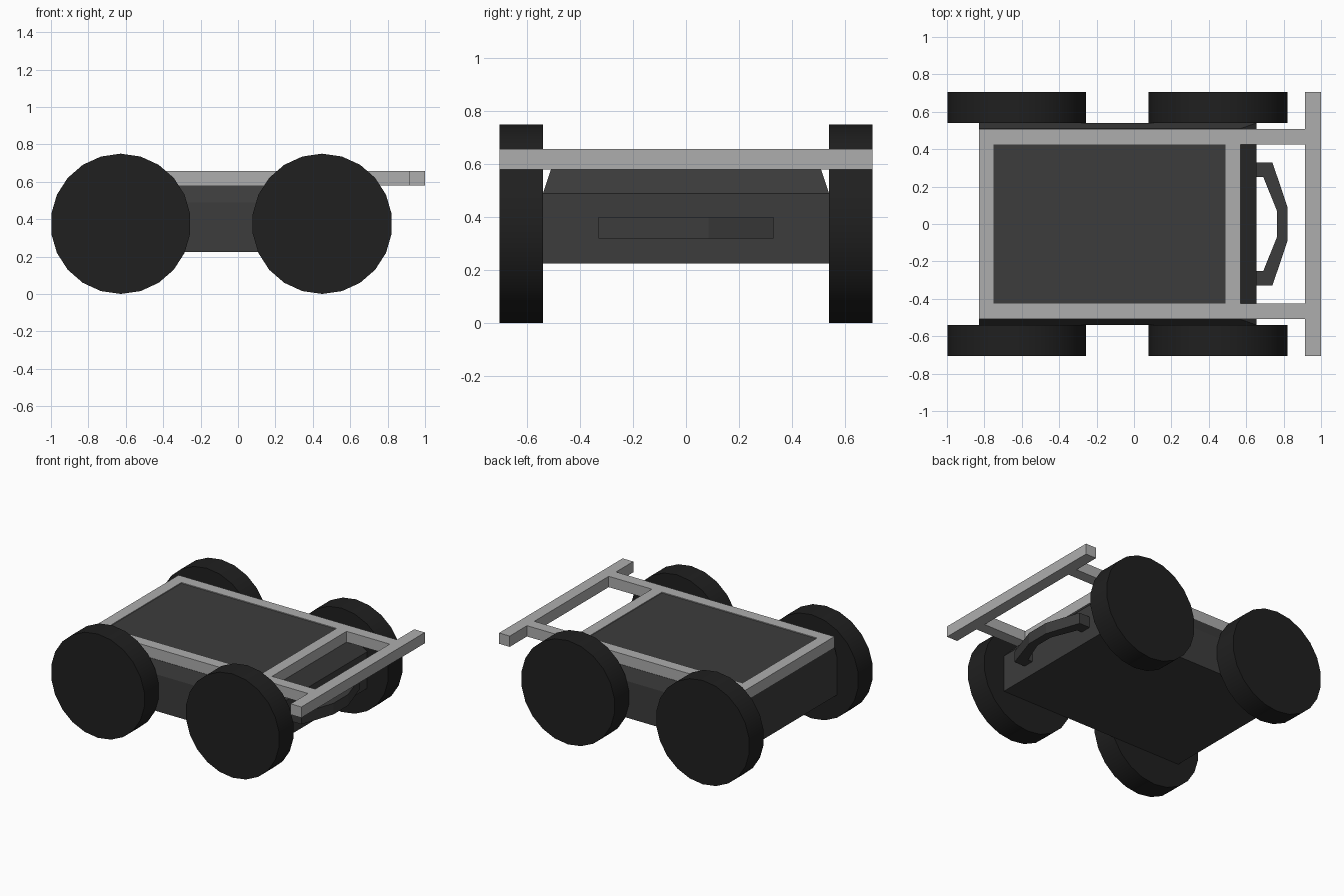
import bpy, bmesh, math
from mathutils import Matrix

if "Cube" in bpy.data.objects:
    bpy.data.objects.remove(bpy.data.objects["Cube"])


def material(name, v):
    m = bpy.data.materials.new(name)
    m.diffuse_color = (v, v, v, 1)
    m.use_nodes = True
    m.node_tree.nodes["Principled BSDF"].inputs["Base Color"].default_value = m.diffuse_color
    return m


FRAME = material("light_grey", 0.42)
BODY = material("dark_grey", 0.045)
TYRE = material("black_rubber", 0.014)


def finish(name, bm, mat):
    bmesh.ops.recalc_face_normals(bm, faces=bm.faces)
    me = bpy.data.meshes.new(name)
    bm.to_mesh(me)
    bm.free()
    me.materials.append(mat)
    ob = bpy.data.objects.new(name, me)
    bpy.context.collection.objects.link(ob)
    return ob


def add_box(bm, x0, x1, y0, y1, z0, z1):
    mat = Matrix.Translation(((x0 + x1) / 2, (y0 + y1) / 2, (z0 + z1) / 2))
    mat = mat @ Matrix.Diagonal((x1 - x0, y1 - y0, z1 - z0, 1))
    bmesh.ops.create_cube(bm, size=1, matrix=mat)


# Chassis: stacked rectangular sections, tapering at the front and sides
bm = bmesh.new()
rings = []
for z, front, half in [(0.225, 0.655, 0.54), (0.49, 0.655, 0.54), (0.58, 0.57, 0.51)]:
    rings.append([bm.verts.new((x, y, z)) for x, y in
                  [(-0.83, -half), (front, -half), (front, half), (-0.83, half)]])
for a, b in zip(rings, rings[1:]):
    for i in range(4):
        j = (i + 1) % 4
        bm.faces.new((a[i], a[j], b[j], b[i]))
bm.faces.new(rings[0][::-1])
bm.faces.new(rings[-1])
finish("chassis", bm, BODY)

# Deck panel filling the frame
bm = bmesh.new()
add_box(bm, -0.75, 0.49, -0.425, 0.425, 0.58, 0.652)
finish("deck_panel", bm, BODY)

# Top frame: side rails, cross rails and wide front bar
for name, dims in {
    "left_rail": (-0.83, 0.915, 0.425, 0.508),
    "right_rail": (-0.83, 0.915, -0.508, -0.425),
    "rear_cross_rail": (-0.83, -0.75, -0.425, 0.425),
    "front_cross_rail": (0.49, 0.57, -0.425, 0.425),
    "front_bar": (0.915, 1.0, -0.705, 0.705),
}.items():
    bm = bmesh.new()
    add_box(bm, *dims, 0.58, 0.658)
    finish(name, bm, FRAME)

# Bent front bumper: half profile mirrored in y, then extruded
outer = [(0.655, 0.33), (0.74, 0.33), (0.822, 0.085)]
inner = [(0.655, 0.25), (0.692, 0.25), (0.765, 0.068)]
mirror = lambda pts: pts + [(x, -y) for x, y in reversed(pts)]
outer, inner = mirror(outer), mirror(inner)
bm = bmesh.new()
vo = [bm.verts.new((x, y, 0.32)) for x, y in outer]
vi = [bm.verts.new((x, y, 0.32)) for x, y in inner]
for i in range(len(vo) - 1):
    bm.faces.new((vo[i], vo[i + 1], vi[i + 1], vi[i]))
ext = bmesh.ops.extrude_face_region(bm, geom=bm.faces[:], use_keep_orig=True)
bmesh.ops.translate(bm, vec=(0, 0, 0.08),
                    verts=[g for g in ext["geom"] if isinstance(g, bmesh.types.BMVert)])
finish("front_bumper", bm, BODY)

# Four wheels
for end, x in (("rear", -0.627), ("front", 0.45)):
    for side, s in (("left", 1), ("right", -1)):
        bm = bmesh.new()
        m = Matrix.Translation((x, s * 0.622, 0.375)) @ Matrix.Rotation(math.pi / 2, 4, 'X')
        bmesh.ops.create_cone(bm, cap_ends=True, segments=22, radius1=0.375,
                              radius2=0.375, depth=0.165, matrix=m)
        ob = finish(f"{end}_{side}_wheel", bm, TYRE)
        bpy.ops.object.select_all(action='DESELECT')
        ob.select_set(True)
        bpy.context.view_layer.objects.active = ob
        bpy.ops.object.shade_smooth_by_angle(angle=math.radians(30))
